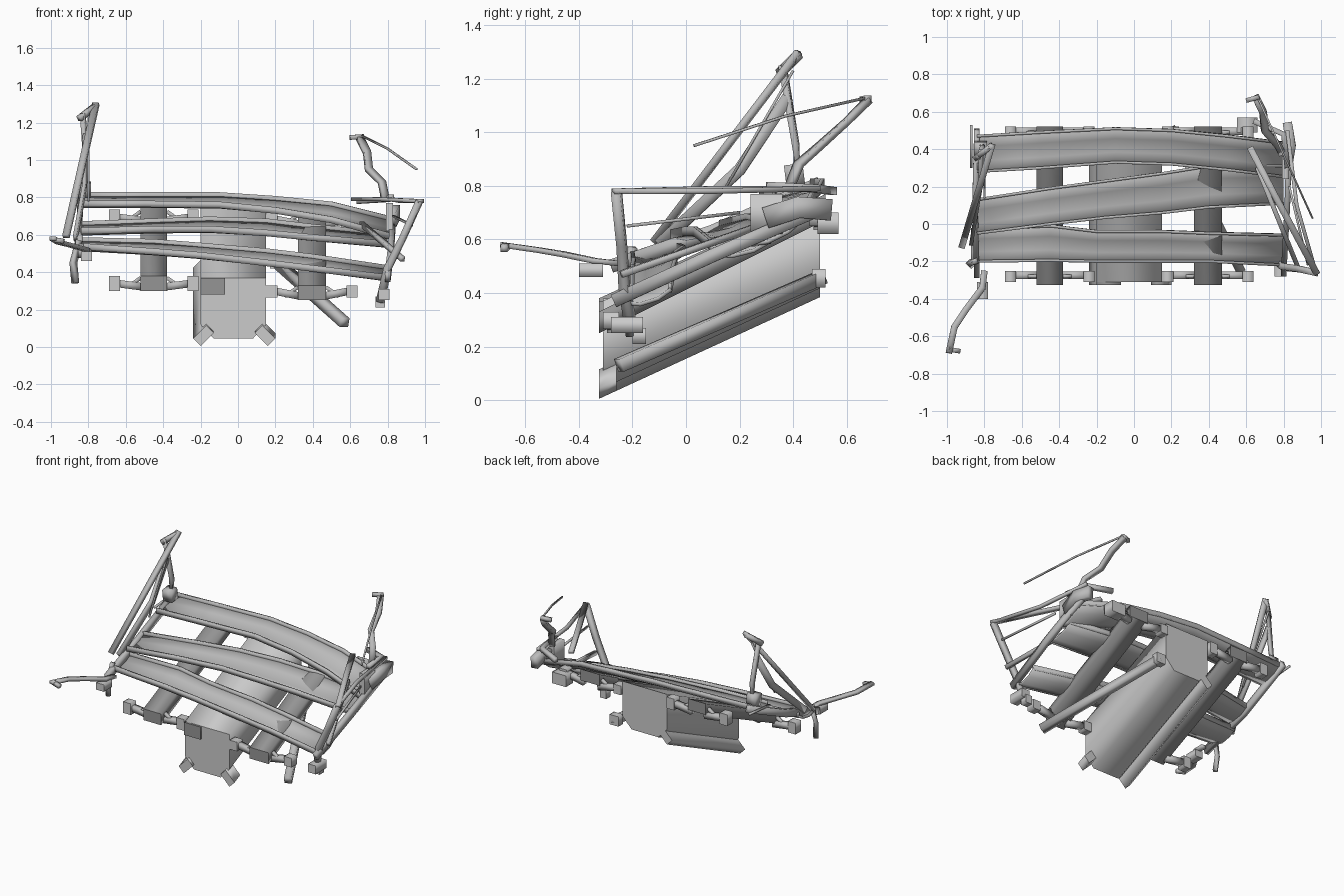
import bpy, bmesh, math
from mathutils import Vector

SLOPE = 0.46          # rise of the frame from front to back
Y0, Y1 = -0.31, 0.50


def grey(name, v):
    m = bpy.data.materials.new(name)
    m.diffuse_color = (v, v, v, 1)
    return m


WORN = grey("worn_grey", 0.5)
DARK = grey("dark_grey", 0.3)


def make(name, verts, faces, mat=None, flat_caps=False):
    me = bpy.data.meshes.new(name)
    me.from_pydata(verts, [], faces)
    bm = bmesh.new()
    bm.from_mesh(me)
    bmesh.ops.recalc_face_normals(bm, faces=bm.faces)
    bm.to_mesh(me)
    bm.free()
    ob = bpy.data.objects.new(name, me)
    bpy.context.collection.objects.link(ob)
    for p in me.polygons:
        p.use_smooth = not (flat_caps and abs(p.normal.y) > 0.9)
    if mat:
        me.materials.append(mat)
    return ob


def box(name, x, y, z):
    """Box from min/max pairs."""
    prism(name, [(x[0], z[0]), (x[1], z[0]), (x[1], z[1]), (x[0], z[1])], y[0], y[1], 0)


def prism(name, sec, ya, yb, slope=SLOPE, mat=None):
    """Extrude an x-z section along y, rising with the slope."""
    n = len(sec)
    v = [(x, ya, z) for x, z in sec] + [(x, yb, z + slope * (yb - ya)) for x, z in sec]
    f = [tuple(range(n)), tuple(range(n, 2 * n))]
    f += [(i, (i + 1) % n, n + (i + 1) % n, n + i) for i in range(n)]
    return make(name, v, f, mat, True)


def pole(name, pts, w, h=None, sides=4):
    """Bar following a path of points."""
    h = h or w
    pts = [Vector(p) for p in pts]
    v, f = [], []
    for i, p in enumerate(pts):
        d = (pts[min(i + 1, len(pts) - 1)] - pts[max(i - 1, 0)]).normalized()
        side = d.cross(Vector((0, 0, 1)))
        if side.length < 0.05:
            side = Vector((1, 0, 0))
        side.normalize()
        up = side.cross(d)
        for k in range(sides):
            a = 2 * math.pi * (k + 0.5) / sides
            s = 1 / (2 * math.cos(math.pi / sides))
            v.append(p + side * math.cos(a) * w * s + up * math.sin(a) * h * s)
    for i in range(len(pts) - 1):
        for k in range(sides):
            a, b = i * sides + k, i * sides + (k + 1) % sides
            f.append((a, b, b + sides, a + sides))
    f += [tuple(range(sides)), tuple(range(len(v) - sides, len(v)))]
    return make(name, v, f, WORN)


def slat(name, stations):
    """Sagging panel; stations are (x, y front, z front, y back, z back)."""
    v, f = [], []
    for x, ya, za, yb, zb in stations:
        for t, sag in ((0, 0), (0.3, 0.02), (0.7, 0.02), (1, 0)):
            v.append((x, ya + (yb - ya) * t, za + (zb - za) * t - sag))
    for i in range(len(stations) - 1):
        for k in range(3):
            a = i * 4 + k
            f.append((a, a + 1, a + 5, a + 4))
    ob = make(name, v, f, WORN)
    m = ob.modifiers.new("thickness", 'SOLIDIFY')
    m.thickness = 0.015
    # rims along both long edges
    pole(name + "_front_rim", [(s[0], s[1], s[2]) for s in stations], 0.015, 0.035)
    pole(name + "_back_rim", [(s[0], s[3], s[4]) for s in stations], 0.015, 0.035)


# Central hull with chamfered bottom and a shallow recess at its top left
prism("hull", [(-0.2, 0.12), (-0.13, 0.045), (0.08, 0.045), (0.15, 0.12),
               (0.15, 0.37), (-0.2, 0.37)], Y0, Y1)
box("hull_recess", (-0.2, -0.07), (-0.325, -0.3), (0.28, 0.37))
bpy.data.objects["hull_recess"].data.materials.append(DARK)

# Slanted bottom rails of the hull
for n, x, s in (("left", -0.2, -1), ("right", 0.16, 1)):
    prism("rail_" + n, [(x, 0.005), (x + s * 0.04, 0.045),
                        (x - s * 0.03, 0.115), (x - s * 0.07, 0.075)],
          -0.325, Y1 if s < 0 else -0.26)
pole("loose_rail", [(0.57, -0.25, 0.13), (0.2, 0.51, 0.46)], 0.05)
box("rail_end_cap", (0.17, 0.24), (0.47, 0.52), (0.42, 0.49))

# Side beams with bracketed cross arms at both ends
for n, xa, xb, z, rise in (("left", -0.52, -0.38, 0.30, SLOPE), ("right", 0.32, 0.47, 0.25, 0.5)):
    prism("beam_" + n, [(xa, z), (xb, z), (xb, z + 0.08), (xa, z + 0.08)], -0.325, 0.52, rise, DARK)
    for end, y in (("front", -0.31), ("back", 0.46)):
        zz = z + rise * (y + 0.31)
        for s, x in ((-1, xa), (1, xb)):
            droop = 0.03 if n == "right" else 0
            pole(f"arm_{n}_{end}", [(x - s * 0.02, y + 0.035, zz + 0.02),
                                    (x + s * 0.13, y + 0.035, zz + 0.04 + droop / 3)], 0.04, 0.04)
            xo = x + s * 0.14
            box(f"arm_block_{n}_{end}", (xo - 0.03, xo + 0.03), (y, y + 0.06),
                (zz + droop * 0.5, zz + 0.08))
            pole(f"arm_brace_{n}_{end}", [(x, y + 0.03, zz + 0.07), (x + s * 0.07, y + 0.03, zz + 0.02)], 0.02)
box("right_back_block", (0.55, 0.66), (0.49, 0.57), (0.62, 0.70))

# Three bent cross slats
slat("front_slat", [(-0.87, -0.2, 0.54, -0.03, 0.57), (-0.45, -0.195, 0.51, -0.01, 0.56),
                    (-0.2, -0.2, 0.49, -0.04, 0.54), (0.15, -0.2, 0.45, -0.04, 0.51),
                    (0.4, -0.2, 0.42, -0.05, 0.48), (0.8, -0.22, 0.37, -0.06, 0.42)])
slat("middle_slat", [(-0.84, -0.05, 0.62, 0.13, 0.655), (-0.45, 0.0, 0.63, 0.19, 0.67),
                     (-0.15, 0.035, 0.63, 0.23, 0.68), (0.15, 0.06, 0.61, 0.27, 0.67),
                     (0.4, 0.09, 0.585, 0.31, 0.64), (0.8, 0.11, 0.55, 0.31, 0.60)])
slat("back_slat", [(-0.84, 0.28, 0.765, 0.47, 0.81), (-0.5, 0.3, 0.765, 0.49, 0.81),
                   (-0.1, 0.33, 0.76, 0.51, 0.81), (0.2, 0.32, 0.73, 0.5, 0.79),
                   (0.5, 0.29, 0.68, 0.47, 0.76), (0.82, 0.25, 0.59, 0.43, 0.68)])

# Left end frame: end rail, leaning poles, mast, front arm and hanger
pole("left_end_rail", [(-0.84, -0.28, 0.5), (-0.85, 0.1, 0.63), (-0.84, 0.5, 0.81)], 0.03, 0.05)
pole("left_tall_pole", [(-0.92, -0.12, 0.59), (-0.76, 0.42, 1.3)], 0.035, 0.025)
pole("left_wide_pole", [(-0.87, -0.1, 0.58), (-0.82, 0.2, 0.86), (-0.82, 0.38, 1.13)], 0.02, 0.045)
pole("left_mast", [(-0.82, 0.42, 0.8), (-0.81, 0.41, 0.95), (-0.83, 0.36, 1.25)], 0.025)
pole("left_thin_stay", [(-0.80, 0.14, 0.78), (-0.8, 0.4, 1.23)], 0.01)
pole("left_mast_foot", [(-0.82, 0.41, 0.8), (-0.82, 0.4, 0.88)], 0.07)
pole("left_mast_tip", [(-0.85, 0.35, 1.22), (-0.76, 0.42, 1.29)], 0.03)
pole("left_front_arm", [(-0.8, -0.25, 0.51), (-0.81, -0.34, 0.52), (-0.9, -0.46, 0.545),
                        (-0.96, -0.55, 0.56), (-0.99, -0.69, 0.58)], 0.035, 0.02)
pole("left_arm_tip", [(-0.99, -0.67, 0.575), (-0.93, -0.68, 0.565)], 0.025)
pole("left_hanger", [(-0.85, -0.2, 0.57), (-0.88, -0.21, 0.45), (-0.87, -0.22, 0.34)], 0.03)
box("left_hanger_block", (-0.84, -0.78), (-0.4, -0.31), (0.46, 0.51))
pole("left_back_stub", [(-0.87, 0.3, 0.77), (-0.87, 0.53, 0.79)], 0.012)

# Right end frame: end rail, top pole, struts, mast and thin stay
pole("right_end_rail", [(0.8, -0.27, 0.37), (0.82, 0.1, 0.54), (0.83, 0.47, 0.7)], 0.03, 0.05)
pole("right_top_pole", [(0.62, 0.41, 0.79), (0.76, 0.14, 0.79), (0.98, -0.27, 0.78)], 0.035, 0.02)
pole("right_side_pole", [(0.82, 0.5, 0.79), (0.87, 0.1, 0.78), (0.97, -0.25, 0.78)], 0.02)
pole("right_strut", [(0.97, -0.26, 0.78), (0.88, -0.24, 0.58), (0.8, -0.23, 0.42), (0.76, -0.2, 0.24)], 0.035)
pole("right_low_pole", [(0.66, 0.3, 0.66), (0.88, -0.24, 0.47)], 0.025)
pole("right_mid_pole", [(0.93, -0.22, 0.65), (0.83, 0.2, 0.7)], 0.012)
box("right_hook", (0.75, 0.81), (-0.28, -0.16), (0.25, 0.31))
box("right_hook_tip", (0.735, 0.785), (-0.2, -0.15), (0.21, 0.27))
box("right_joint_block", (0.79, 0.83), (0.24, 0.36), (0.62, 0.77))
pole("right_joint_arm", [(0.82, 0.3, 0.68), (0.84, 0.42, 0.72), (0.82, 0.54, 0.71)], 0.05, 0.08)
pole("right_back_bar", [(0.64, 0.55, 0.78), (0.8, 0.48, 0.79), (0.82, 0.3, 0.8)], 0.03)
pole("right_mast", [(0.79, 0.38, 0.78), (0.77, 0.42, 0.88), (0.7, 0.5, 0.95),
                    (0.69, 0.6, 1.04), (0.65, 0.68, 1.12)], 0.04, 0.025)
pole("right_mast_tip", [(0.6, 0.66, 1.12), (0.67, 0.68, 1.125)], 0.025)
pole("right_thin_stay", [(0.66, 0.68, 1.13), (0.8, 0.37, 1.06), (0.955, 0.03, 0.95)], 0.01)
